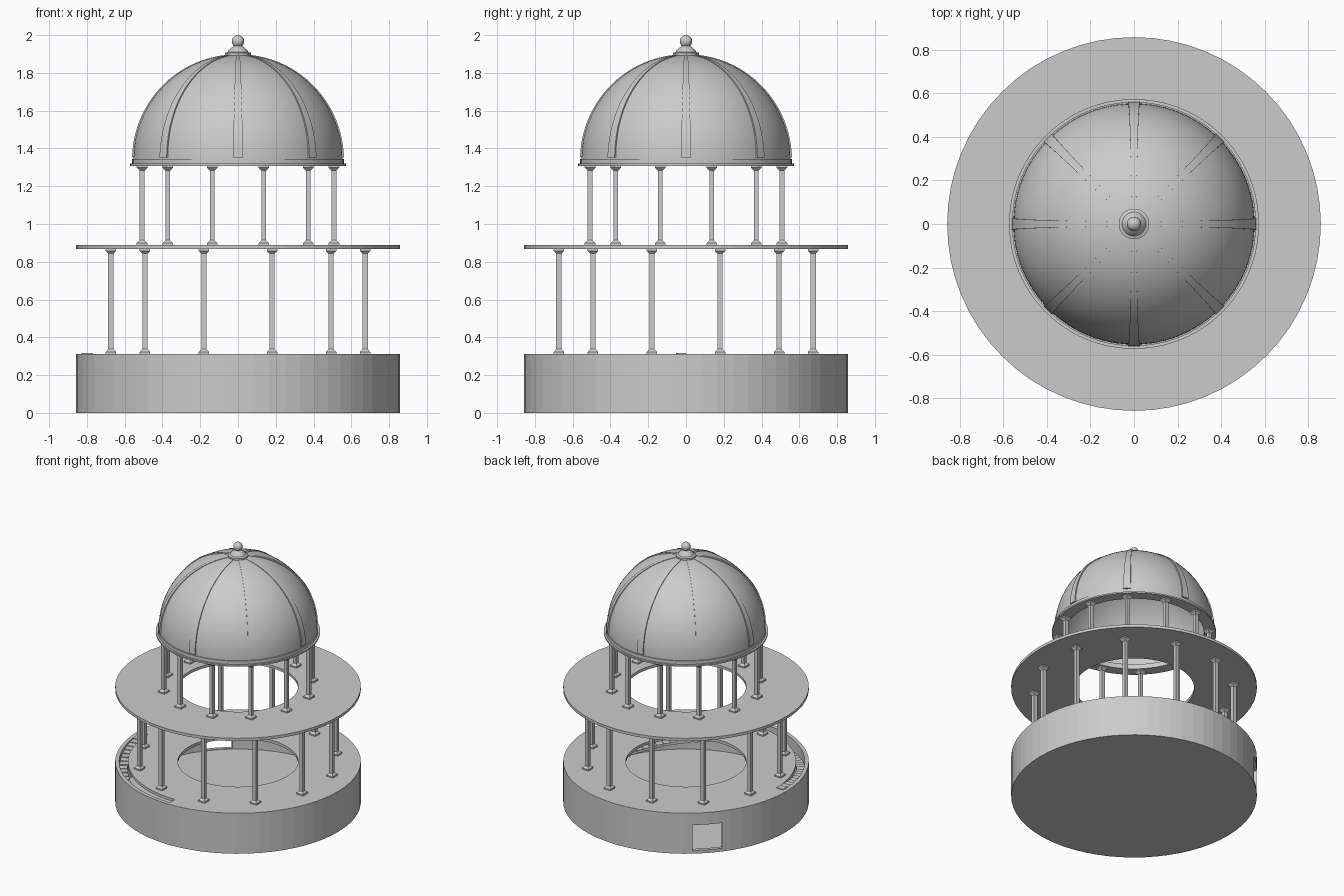
import bpy, bmesh
from math import sin, cos, pi, radians
from mathutils import Matrix

if "Cube" in bpy.data.objects:
    bpy.data.objects.remove(bpy.data.objects["Cube"])


def finish(bm, name, smooth=None):
    bmesh.ops.recalc_face_normals(bm, faces=bm.faces[:])
    me = bpy.data.meshes.new(name)
    bm.to_mesh(me)
    bm.free()
    ob = bpy.data.objects.new(name, me)
    bpy.context.collection.objects.link(ob)
    if smooth:
        bpy.ops.object.select_all(action='DESELECT')
        ob.select_set(True)
        bpy.context.view_layer.objects.active = ob
        bpy.ops.object.shade_smooth_by_angle(angle=radians(smooth))
    return ob


def lathe(name, profile, n=64, smooth=None):
    """Spin a closed (r, z) profile around the z axis."""
    bm = bmesh.new()
    rings = []
    for r, z in profile:
        if r == 0:
            rings.append([bm.verts.new((0, 0, z))] * n)
        else:
            rings.append([bm.verts.new((r * cos(2 * pi * i / n), r * sin(2 * pi * i / n), z))
                          for i in range(n)])
    for k, a in enumerate(rings):
        b = rings[(k + 1) % len(rings)]
        for i in range(n):
            j = (i + 1) % n
            vs = list(dict.fromkeys((a[i], a[j], b[j], b[i])))
            if len(vs) > 2:
                bm.faces.new(vs)
    return finish(bm, name, smooth)


def loft(bm, sections):
    """Skin a list of four-point sections and cap both ends."""
    secs = [[bm.verts.new(p) for p in s] for s in sections]
    for a, b in zip(secs, secs[1:]):
        for i in range(4):
            j = (i + 1) % 4
            bm.faces.new((a[i], a[j], b[j], b[i]))
    bm.faces.new(secs[0])
    bm.faces.new(secs[-1])


def arc_block(bm, r0, r1, z0, z1, a0, a1, steps=1):
    secs = []
    for k in range(steps + 1):
        a = radians(a0 + (a1 - a0) * k / steps)
        secs.append([(r * cos(a), r * sin(a), z)
                     for r, z in ((r0, z0), (r1, z0), (r1, z1), (r0, z1))])
    loft(bm, secs)


def cut(ob, cutter):
    cutter.hide_render = True
    mod = ob.modifiers.new("cut", 'BOOLEAN')
    mod.operation = 'DIFFERENCE'
    mod.solver = 'EXACT'
    mod.object = cutter
    bpy.context.view_layer.objects.active = ob
    bpy.ops.object.modifier_apply(modifier=mod.name)
    bpy.data.objects.remove(cutter)


# Hollow drum base with a round opening in its roof
R, HOLE = 0.857, 0.42
base = lathe("base_drum", [(0, 0), (R, 0), (R, 0.312), (HOLE, 0.312), (HOLE, 0.29),
                           (0.83, 0.29), (0.83, 0.02), (0, 0.02)])

# Stairwell slot in the roof
bm = bmesh.new()
arc_block(bm, 0.768, 0.829, 0.25, 0.4, 180, 270, 24)
cut(base, finish(bm, "stairwell_cutter"))

# Doorway through the wall
bm = bmesh.new()
bmesh.ops.create_cube(bm, size=1, matrix=Matrix.Rotation(radians(135), 4, 'Z')
                      @ Matrix.Translation((0.84, 0, 0.1225))
                      @ Matrix.Diagonal((0.2, 0.21, 0.195, 1)))
cut(base, finish(bm, "door_cutter"))

# Curved stair along the inside of the wall
bm = bmesh.new()
N = 50
for i in range(N):
    top = 0.02 + 0.298 * (i + 1) / N
    a = -180 * i / N
    arc_block(bm, 0.77, 0.828, max(0.02, top - 0.02), top, a, a - 180 / N)
finish(bm, "stairs")

# Middle ring floor
lathe("upper_floor", [(HOLE, 0.868), (R, 0.868), (R, 0.889), (HOLE, 0.889)])


# Square columns with flared feet and capitals
def columns(name, radius, z0, z1, w, foot):
    bm = bmesh.new()
    shape = [(foot, z0), (foot, z0 + 0.01), (w, z0 + 0.025),
             (w, z1 - 0.025), (foot, z1 - 0.01), (foot, z1)]
    for i in range(12):
        a = radians(15 + 30 * i)
        x, y = radius * cos(a), radius * sin(a)
        loft(bm, [[(x + sx * h, y + sy * h, z)
                   for sx, sy in ((-1, -1), (1, -1), (1, 1), (-1, 1))] for h, z in shape])
    finish(bm, name)


columns("lower_columns", 0.697, 0.312, 0.868, 0.014, 0.028)
columns("upper_columns", 0.526, 0.889, 1.308, 0.013, 0.028)

# Stepped ring under the dome
lathe("dome_ring", [(0.49, 1.308), (0.573, 1.308), (0.573, 1.319), (0.56, 1.319),
                    (0.56, 1.345), (0.49, 1.345)], 96, 30)

# Hollow dome shell
CZ, DR = 1.343, 0.553
arc = [radians(90 * k / 24) for k in range(25)]
outer = [(DR * cos(t) if t < 1.57 else 0, CZ + DR * sin(t)) for t in arc]
inner = [((DR - 0.02) * cos(t) if t < 1.57 else 0, CZ + (DR - 0.02) * sin(t)) for t in arc]
lathe("dome", outer + inner[::-1], 96, 40)

# Tapering ribs over the dome
bm = bmesh.new()
for i in range(8):
    a = pi / 4 * i
    secs = []
    for k in range(25):
        f = k / 24
        t = radians(1 + 82 * f)
        w = 0.027 - 0.018 * f
        ro = DR + 0.008 - 0.005 * f
        secs.append([(r * cos(t) * cos(a) - s * sin(a), r * cos(t) * sin(a) + s * cos(a),
                      CZ + r * sin(t)) for r, s in ((DR - 0.01, -w), (ro, -w), (ro, w), (DR - 0.01, w))])
    loft(bm, secs)
finish(bm, "dome_ribs", 30)

# Finial: stepped collar and ball
lathe("finial_collar", [(0, 1.885), (0.07, 1.888), (0.07, 1.905), (0.055, 1.91), (0.05, 1.92),
                        (0.028, 1.938), (0.02, 1.945), (0, 1.945)], 48, 30)
ball = [(0.033 * sin(pi * k / 16) if 0 < k < 16 else 0, 1.967 - 0.033 * cos(pi * k / 16))
        for k in range(17)]
lathe("finial_ball", ball, 32, 40)
